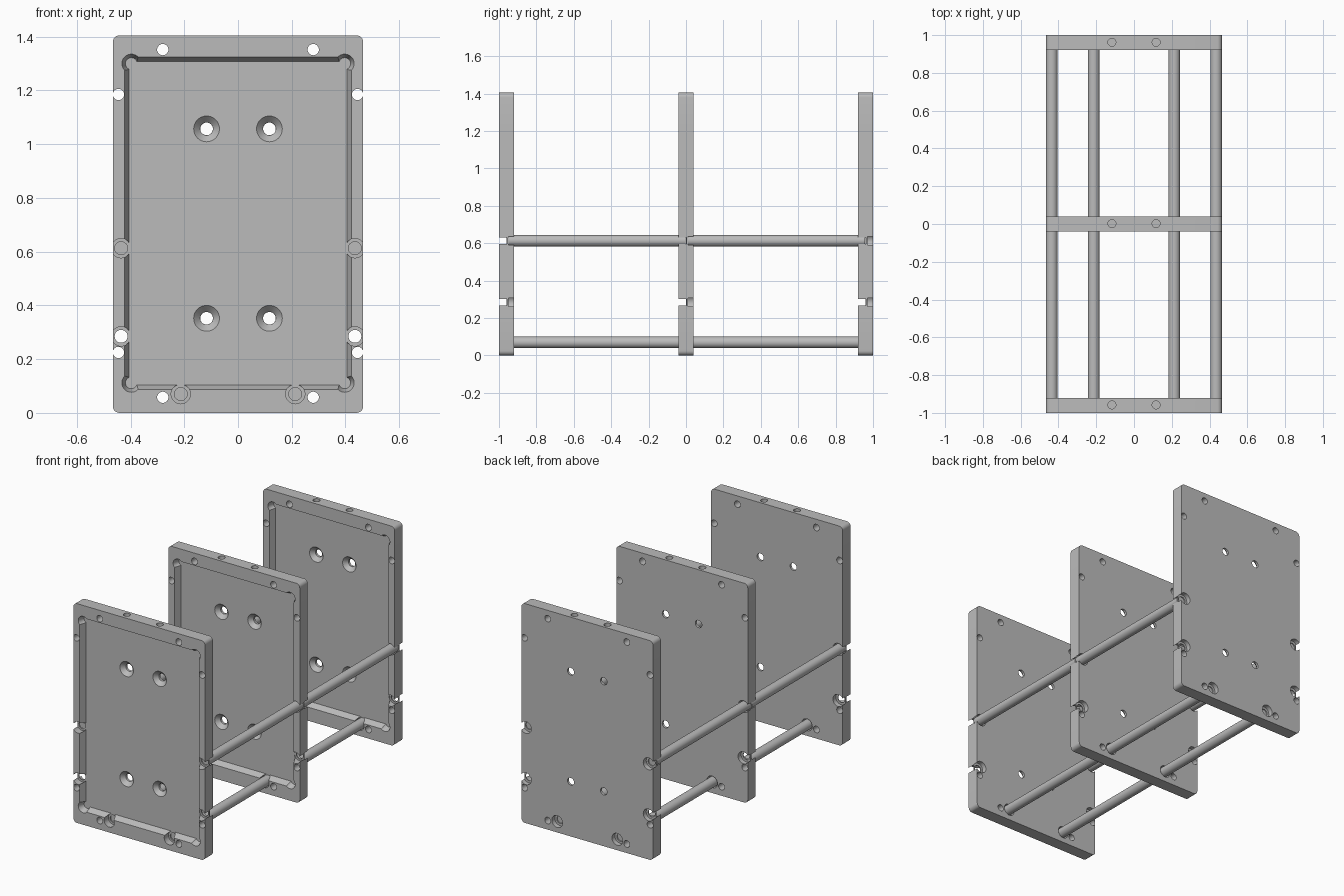
import bpy, bmesh, math
from mathutils import Matrix, Vector

if "Cube" in bpy.data.objects:
    bpy.data.objects.remove(bpy.data.objects["Cube"])

# One plain grey for everything
grey = bpy.data.materials.new("mid_grey")
grey.use_nodes = True
GREY = (0.5, 0.5, 0.5, 1)
grey.diffuse_color = GREY
grey.node_tree.nodes["Principled BSDF"].inputs["Base Color"].default_value = GREY

WIDTH, HEIGHT, THICK = 0.932, 1.405, 0.08
HALF = THICK / 2
OUT = HALF + 0.02          # cutters overshoot the faces by this much


def add(name, bm):
    bmesh.ops.recalc_face_normals(bm, faces=bm.faces)
    mesh = bpy.data.meshes.new(name)
    bm.to_mesh(mesh)
    bm.free()
    mesh.materials.append(grey)
    obj = bpy.data.objects.new(name, mesh)
    bpy.context.scene.collection.objects.link(obj)
    return obj


def round_bar(name, x, z, y0, y1, r0, r1=None, segments=32):
    """Cylinder or cone running along y."""
    bm = bmesh.new()
    place = Matrix.Translation((x, (y0 + y1) / 2, z)) @ Matrix.Rotation(-math.pi / 2, 4, 'X')
    bmesh.ops.create_cone(bm, cap_ends=True, segments=segments, radius1=r0,
                          radius2=r0 if r1 is None else r1, depth=y1 - y0, matrix=place)
    return add(name, bm)


def box(name, size, centre):
    bm = bmesh.new()
    bmesh.ops.create_cube(bm, size=1)
    bmesh.ops.scale(bm, vec=size, verts=bm.verts)
    bmesh.ops.translate(bm, vec=centre, verts=bm.verts)
    return bm


# Panel blank with rounded corners
bm = box("panel", (WIDTH, THICK, HEIGHT), (0, 0, HEIGHT / 2))
edges = [e for e in bm.edges if abs((e.verts[0].co - e.verts[1].co).y) > 0.01]
bmesh.ops.bevel(bm, geom=edges, offset=0.025, segments=6, profile=0.5, affect='EDGES')
panel = add("front_panel", bm)

cutters = []

# Tapered recess in the front face, with a relief in every corner
MID, HX, HZ = 0.706, 0.405, 0.602
bm = box("recess", (2 * HX, OUT, 2 * HZ), (0, -OUT / 2, MID))
for v in bm.verts:
    if v.co.y < -0.01:
        v.co.x += math.copysign(0.0255, v.co.x)
        v.co.z += math.copysign(0.0255, v.co.z - MID)
cutters.append(add("recess_cutter", bm))
for sx in (-1, 1):
    for sz in (-1, 1):
        cutters.append(round_bar("relief_cutter", sx * 0.397, MID + sz * 0.594,
                                 -OUT, 0, 0.042, 0.022))

ROD_SPOTS = [(0.435, 0.613), (0.213, 0.07)]
EMPTY_SPOT = [(0.435, 0.285)]
SMALL_HOLES = [(0.28, 1.352), (0.445, 1.185), (0.445, 0.225), (0.28, 0.058)]
SCREW_HOLES = [(0.117, 1.057), (0.117, 0.352)]

for s in (-1, 1):
    # Rod sockets: counterbored from both faces, thin web between
    for x, z in ROD_SPOTS + EMPTY_SPOT:
        cutters.append(round_bar("socket_cutter", s * x, z, -OUT, 0.003, 0.036))
        cutters.append(round_bar("socket_cutter", s * x, z, 0.01, OUT, 0.038))
        cutters.append(round_bar("socket_cutter", s * x, z, -OUT, OUT, 0.024))
    # Plain holes through the rim
    for x, z in SMALL_HOLES:
        cutters.append(round_bar("hole_cutter", s * x, z, -OUT, OUT, 0.021))
    # Countersunk screw holes in the recess floor
    for x, z in SCREW_HOLES:
        cutters.append(round_bar("sink_cutter", s * x, z, -0.005, 0.025, 0.0528, 0.024))
        cutters.append(round_bar("hole_cutter", s * x, z, -OUT, OUT, 0.0235))
    # Blind holes in the top edge
    bm = bmesh.new()
    bmesh.ops.create_cone(bm, cap_ends=True, segments=32, radius1=0.021, radius2=0.021,
                          depth=0.12, matrix=Matrix.Translation((s * 0.117, 0.002, HEIGHT)))
    cutters.append(add("top_hole_cutter", bm))

for c in cutters:
    c.hide_render = True
    mod = panel.modifiers.new("cut", 'BOOLEAN')
    mod.operation = 'DIFFERENCE'
    mod.solver = 'EXACT'
    mod.object = c

# Bake the cuts and drop the cutters
bpy.context.view_layer.update()
baked = bpy.data.meshes.new_from_object(
    panel.evaluated_get(bpy.context.evaluated_depsgraph_get()))
panel.modifiers.clear()
panel.data = baked
for c in cutters:
    bpy.data.objects.remove(c)

# Three identical panels
STATIONS = (-0.96, 0, 0.96)
parts = [panel]
panel.location.y = STATIONS[0]
for name, y in zip(("middle_panel", "back_panel"), STATIONS[1:]):
    copy = bpy.data.objects.new(name, baked)
    copy.location.y = y
    bpy.context.scene.collection.objects.link(copy)
    parts.append(copy)

# Rods between neighbouring panels
for span, (a, b) in zip(("front", "back"), zip(STATIONS, STATIONS[1:])):
    for level, (x, z) in zip(("side", "lower"), ROD_SPOTS):
        for side, s in (("left", 1), ("right", -1)):
            parts.append(round_bar(f"{span}_{level}_rod_{side}", s * x, z,
                                   a + 0.01, b - 0.002, 0.031))

# Smooth the round surfaces, keep edges crisp
bpy.ops.object.select_all(action='DESELECT')
for p in parts:
    p.select_set(True)
bpy.context.view_layer.objects.active = panel
bpy.ops.object.shade_smooth_by_angle(angle=math.radians(30))
